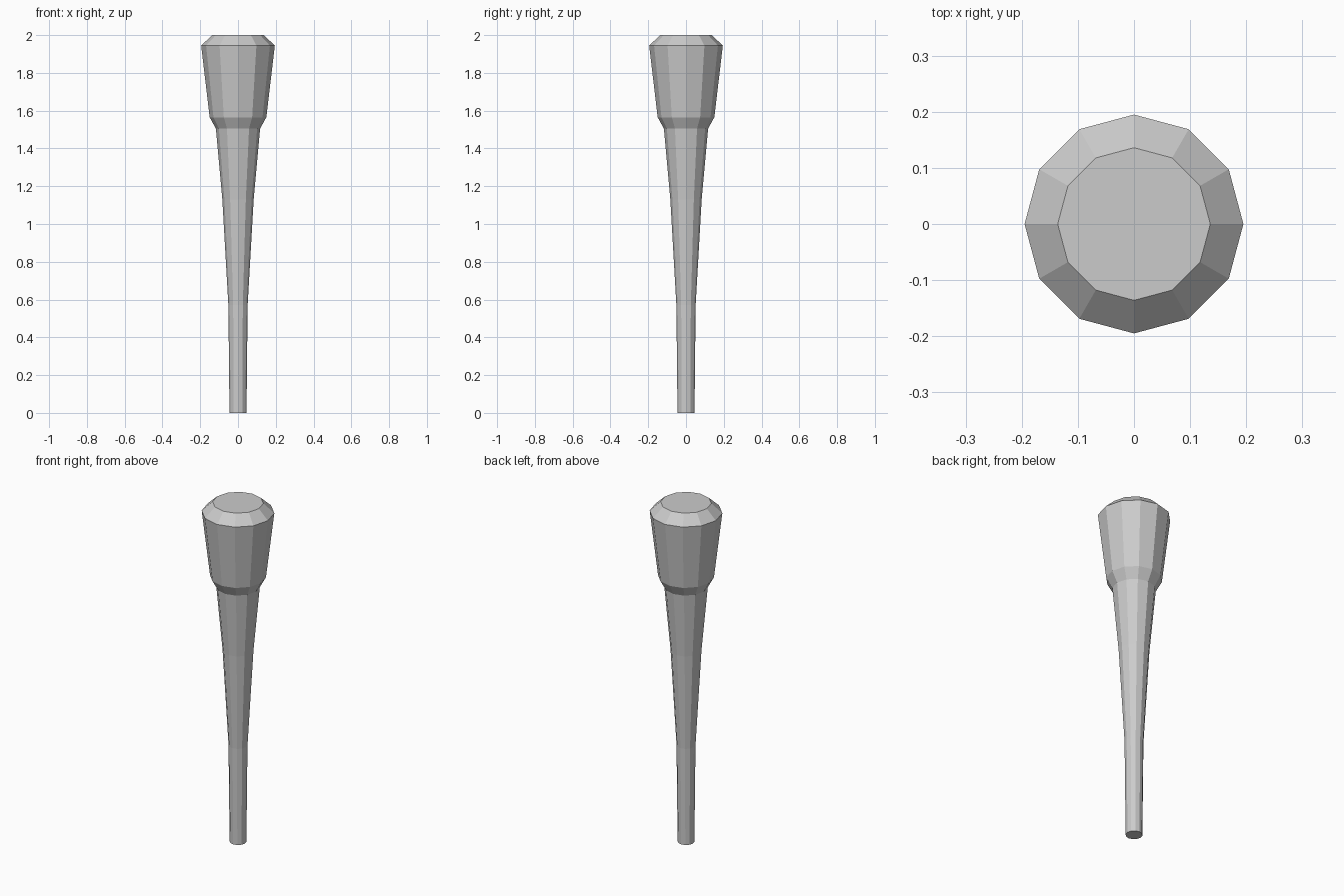
import bpy
import bmesh
from math import cos, sin, tau

cube = bpy.data.objects.get("Cube")
if cube:
    bpy.data.objects.remove(cube, do_unlink=True)

SIDES = 12

# Single plain grey
grey = bpy.data.materials.new("plain_grey")
grey.use_nodes = True
colour = (0.6, 0.6, 0.6, 1)
grey.diffuse_color = colour
grey.node_tree.nodes["Principled BSDF"].inputs["Base Color"].default_value = colour


def lathe(name, profile):
    """Closed faceted solid from (radius, height) pairs, bottom to top."""
    bm = bmesh.new()
    rings = [[bm.verts.new((r * cos(tau * i / SIDES), r * sin(tau * i / SIDES), z))
              for i in range(SIDES)] for r, z in profile]
    for low, high in zip(rings, rings[1:]):
        for i in range(SIDES):
            j = (i + 1) % SIDES
            bm.faces.new((low[i], low[j], high[j], high[i]))
    bm.faces.new(rings[0][::-1])
    bm.faces.new(rings[-1])
    mesh = bpy.data.meshes.new(name)
    bm.to_mesh(mesh)
    bm.free()
    mesh.materials.append(grey)
    obj = bpy.data.objects.new(name, mesh)
    bpy.context.collection.objects.link(obj)
    return obj


# Tapered shaft, flared collar, head and bevelled top in one solid
lathe("tapered_club", [
    (0.045, 0), (0.051, 0.57), (0.083, 1.13), (0.117, 1.505),
    (0.15, 1.565), (0.195, 1.945), (0.136, 2),
])
